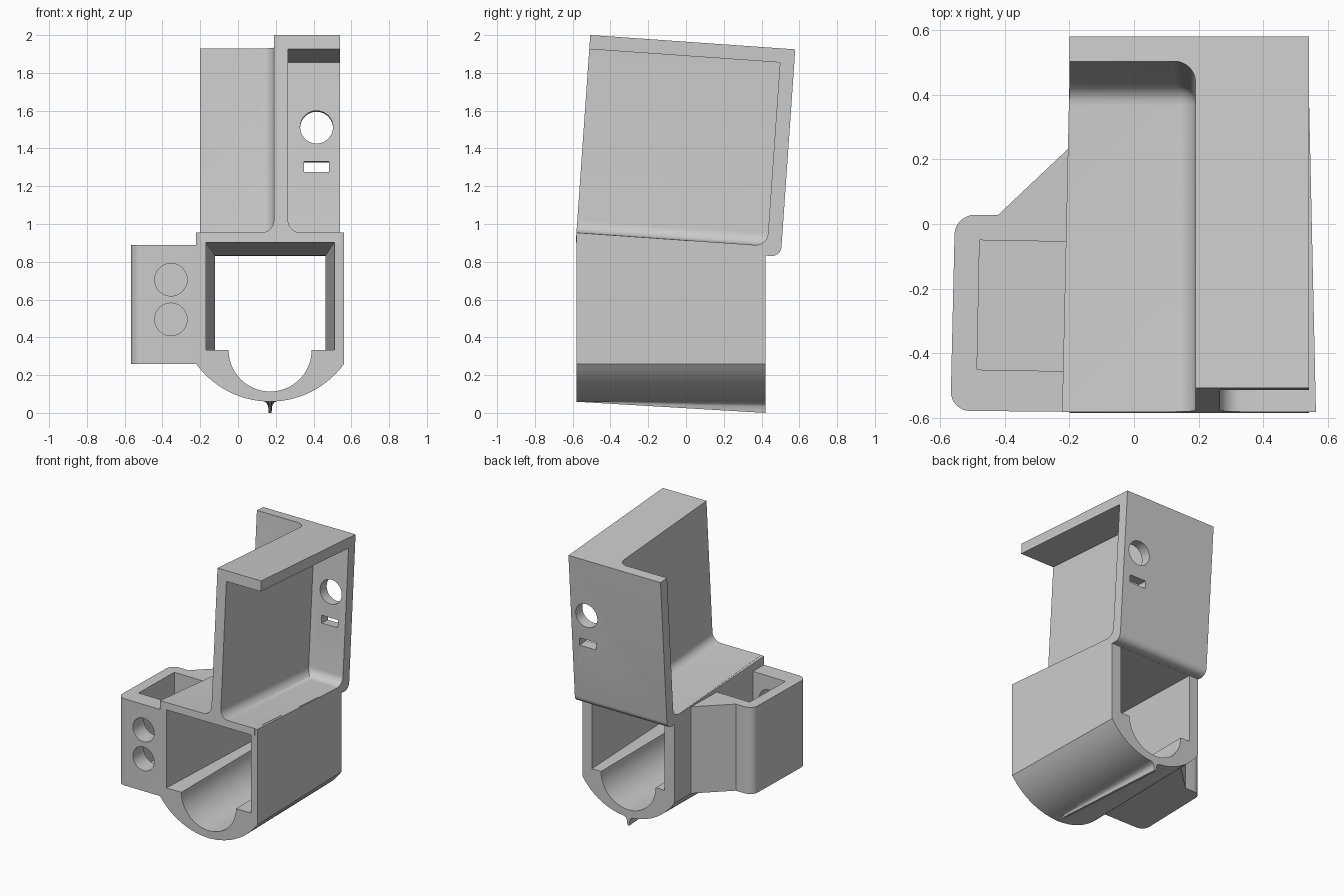
import bpy, bmesh, math
from mathutils import Vector

if "Cube" in bpy.data.objects:
    bpy.data.objects.remove(bpy.data.objects["Cube"], do_unlink=True)

grey = bpy.data.materials.new("plain grey")
grey.use_nodes = True
GREY = (0.6, 0.6, 0.6, 1)
grey.diffuse_color = GREY
grey.node_tree.nodes["Principled BSDF"].inputs["Base Color"].default_value = GREY

MID = 0.17               # centre line of the tube
FRONT, BACK = -0.58, 0.42
TILT = math.radians(4)   # lean of the upper bracket
FLOOR = 0.955            # height of the tube top at the front


def finish(name, bm):
    bmesh.ops.recalc_face_normals(bm, faces=bm.faces)
    mesh = bpy.data.meshes.new(name)
    bm.to_mesh(mesh)
    bm.free()
    mesh.materials.append(grey)
    obj = bpy.data.objects.new(name, mesh)
    bpy.context.collection.objects.link(obj)
    return obj


def loft(name, ring_a, ring_b):
    """Solid between two matching closed rings."""
    bm = bmesh.new()
    a = [bm.verts.new(p) for p in ring_a]
    b = [bm.verts.new(p) for p in ring_b]
    bm.faces.new(a)
    bm.faces.new(b)
    for i in range(len(a)):
        j = (i + 1) % len(a)
        bm.faces.new((a[i], a[j], b[j], b[i]))
    return finish(name, bm)


def prism(name, outline, z0, z1):
    return loft(name, [(x, y, z0) for x, y in outline], [(x, y, z1) for x, y in outline])


def box(name, lo, hi):
    outline = [(lo[0], lo[1]), (hi[0], lo[1]), (hi[0], hi[1]), (lo[0], hi[1])]
    return prism(name, outline, lo[2], hi[2])


def cylinder(name, x, z, radius, y0, y1, n=40):
    rings = [[(x + radius * math.cos(math.tau * i / n), y,
               z + radius * math.sin(math.tau * i / n)) for i in range(n)] for y in (y0, y1)]
    return loft(name, *rings)


def round_edges(obj, radius, rule):
    """Round the edges whose two ends both satisfy one of the rules."""
    bm = bmesh.new()
    bm.from_mesh(obj.data)
    edges = [e for e in bm.edges if rule(e.verts[0].co, e.verts[1].co)]
    bmesh.ops.bevel(bm, geom=edges, offset=radius, segments=8, profile=0.5, affect='EDGES')
    bm.to_mesh(obj.data)
    bm.free()


def on(axis, value):
    return lambda p, q: abs(p[axis] - value) < 1e-4 and abs(q[axis] - value) < 1e-4


def cut(obj, *cutters):
    bpy.context.view_layer.objects.active = obj
    for c in cutters:
        mod = obj.modifiers.new("cut", 'BOOLEAN')
        mod.operation, mod.solver, mod.object = 'DIFFERENCE', 'EXACT', c
        bpy.ops.object.modifier_apply(modifier=mod.name)
        bpy.data.objects.remove(c, do_unlink=True)


def mix(a, b, t):
    return a + (b - a) * t


# Tapered tube with a rounded underside
def tube_ring(t):
    half, y = mix(0.392, 0.37, t), mix(FRONT, BACK, t)
    top = FLOOR - 0.001 - math.tan(TILT) * (y - FRONT)
    r = (half ** 2 + 0.2 ** 2) / 0.4
    end = math.asin(half / r)
    arc = [mix(-end, end, i / 28) for i in range(29)]
    ring = [(MID + r * math.sin(a), y, 0.06 + r - r * math.cos(a)) for a in arc]
    return ring + [(MID + half, y, top), (MID - half, y, top)]


# Opening: tapered square above a straight half-round trough
def opening_ring(t):
    half, y = mix(0.34, 0.293, t), mix(FRONT, BACK, t)
    top = FLOOR - 0.053 - math.tan(TILT) * (y - FRONT)
    trough = [(MID - 0.22 * math.cos(math.pi * i / 28), y,
               0.333 - 0.22 * math.sin(math.pi * i / 28)) for i in range(29)]
    return trough + [(MID + half, y, 0.333), (MID + half, y, top),
                     (MID - half, y, top), (MID - half, y, 0.333)]


tube = loft("tube_body", tube_ring(0), tube_ring(1))
cut(tube, loft("opening_cutter", opening_ring(-0.02), opening_ring(1.02)))


# Thin wedge fin below the tube, deepening toward the back
def fin_ring(y, depth):
    side = [(0.04, 0.0), (0.022, 0.12), (0.014, 0.3), (0.01, 0.5), (0.008, 1.0)]
    pts = side + [(-w, d) for w, d in reversed(side)]
    return [(MID + w, y, 0.063 - depth * d) for w, d in pts]


fin = loft("under_fin", fin_ring(FRONT, 0.004), fin_ring(BACK, 0.063))

# Side pocket with rounded outer corners and two front holes
side = prism("side_pocket", [(-0.567, -0.577), (-0.19, FRONT), (-0.19, 0.245),
                             (-0.42, 0.028), (-0.553, 0.028)], 0.26, 0.89)
round_edges(side, 0.06, lambda p, q: max(p.x, q.x) < -0.5 and abs(p.z - q.z) > 0.1)
cut(side, prism("pocket_cutter", [(-0.485, -0.45), (-0.2, -0.455),
                                  (-0.2, -0.055), (-0.477, -0.05)], 0.335, 1.0),
    *[cylinder("hole_cutter", -0.355, z, 0.086, -0.7, -0.3) for z in (0.495, 0.705)])

# Leaning bracket: a block hollowed into a floor, back plate, middle wall and top shelf
DEPTH, HEIGHT, PLATE = 1.088, 1.048, 1.012
bracket = box("upper_bracket", (-0.2, 0, -0.052), (0.541, DEPTH, HEIGHT))
low_back = lambda p, q: on(1, DEPTH)(p, q) and on(2, -0.052)(p, q)
round_edges(bracket, 0.05, low_back)

open_side = box("open_side_cutter", (-1, -1, 0), (0.19, PLATE, 2))
wall, plate, floor = on(0, 0.19), on(1, PLATE), on(2, 0)
round_edges(open_side, 0.065,
            lambda p, q: wall(p, q) + plate(p, q) + floor(p, q) == 2
            and not (p.x < -0.9 and q.x < -0.9))

bay = box("bay_cutter", (0.265, -1, 0), (1, PLATE, 0.973))
bay_wall = on(0, 0.265)
round_edges(bay, 0.065, lambda p, q: floor(p, q) and (bay_wall(p, q) or plate(p, q)))

cut(bracket, open_side, bay,
    cylinder("round_window_cutter", 0.416, 0.63, 0.087, 0.9, 1.3),
    box("slot_cutter", (0.35, 0.9, 0.392), (0.482, 1.3, 0.447)))
bracket.location = Vector((0, FRONT, FLOOR))
bracket.rotation_euler.x = -TILT

# Smooth the rounded surfaces, keep edges sharp
bpy.ops.object.select_all(action='DESELECT')
for obj in (tube, fin, side, bracket):
    obj.select_set(True)
bpy.context.view_layer.objects.active = tube
bpy.ops.object.shade_smooth_by_angle(angle=math.radians(30))
